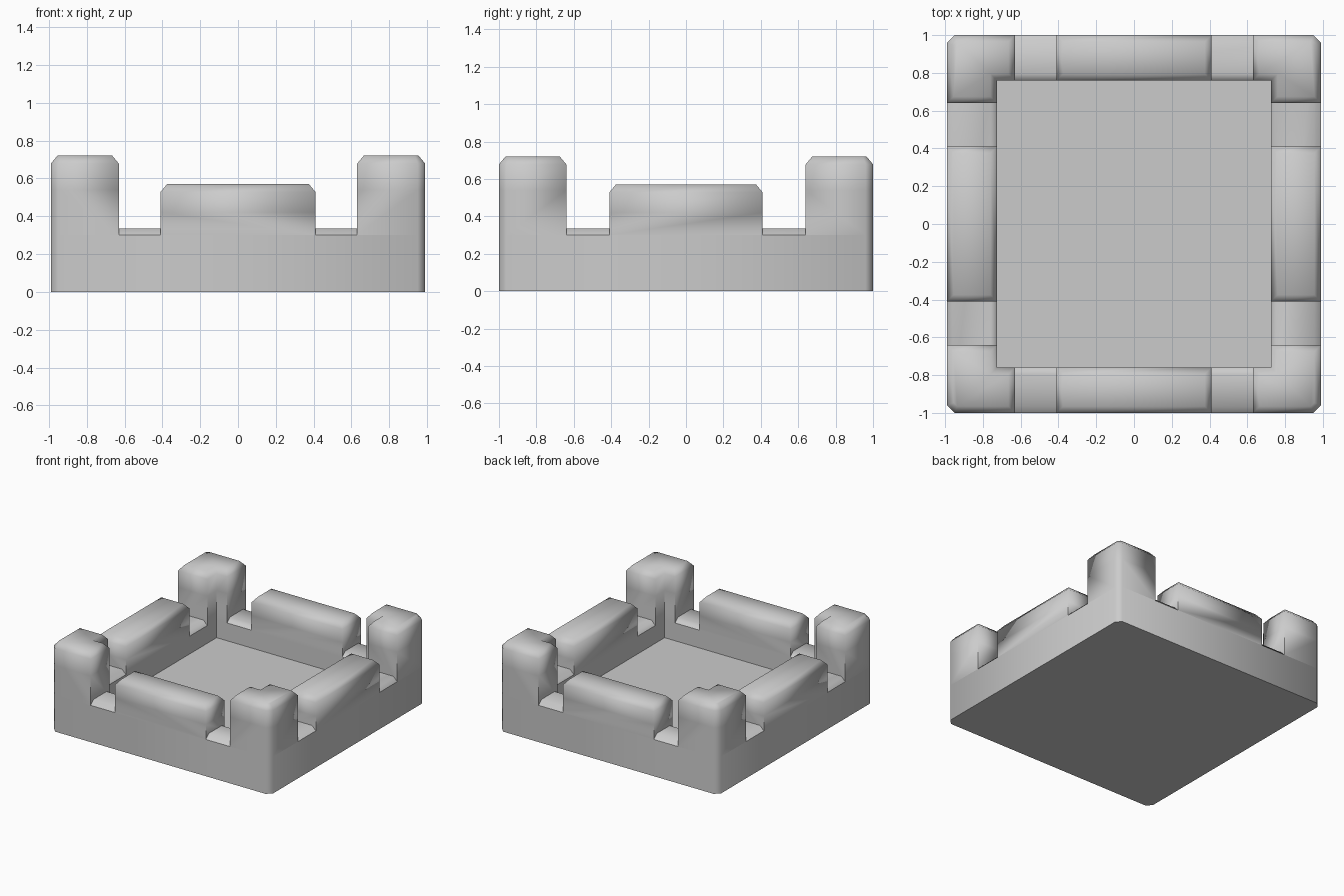
import bpy, bmesh, math

cube = bpy.data.objects.get("Cube")
if cube:
    bpy.data.objects.remove(cube, do_unlink=True)

# Overall sizes
HX, HY = 0.99, 1.0            # outer half sizes
IX, IY = 0.725, 0.76          # inner pocket half sizes
CUT = 0.04                    # chamfer of the outer upright corners
FLOOR, LEDGE = 0.155, 0.30    # pocket floor and notch heights
EDGE = 0.035                  # chamfer along top rims

stone = bpy.data.materials.new("grey_stone")
stone.use_nodes = True
GREY = (0.6, 0.6, 0.6, 1)
stone.diffuse_color = GREY
stone.node_tree.nodes["Principled BSDF"].inputs["Base Color"].default_value = GREY


def finish(bm, name, sharp_rule):
    """Smooth the mesh, crease the edges the rule picks, and add it to the scene."""
    bmesh.ops.recalc_face_normals(bm, faces=bm.faces)
    for f in bm.faces:
        f.smooth = True
    for e in bm.edges:
        e.smooth = not sharp_rule(e)
    me = bpy.data.meshes.new(name)
    bm.to_mesh(me)
    bm.free()
    me.materials.append(stone)
    ob = bpy.data.objects.new(name, me)
    bpy.context.collection.objects.link(ob)
    return ob


def steep(e):
    return e.calc_face_angle(math.pi) > math.radians(50)


def top_z(e):
    return max(v.co.z for v in e.verts)


def loop(bm, outline, z):
    return [bm.verts.new((x, y, z)) for x, y in outline]


def skin(bm, a, b):
    n = len(a)
    for i in range(n):
        bm.faces.new((a[i], a[(i + 1) % n], b[(i + 1) % n], b[i]))


def octagon(hx, hy, c):
    quarter = [(hx, hy - c), (hx - c, hy)]
    pts = quarter + [(-x, y) for x, y in reversed(quarter)]
    return pts + [(-x, -y) for x, y in pts]


def rectangle(hx, hy):
    return [(hx, hy), (-hx, hy), (-hx, -hy), (hx, -hy)]


# Base: tray with a chamfered rim
def build_base():
    bm = bmesh.new()
    outer = [loop(bm, octagon(HX, HY, CUT), 0),
             loop(bm, octagon(HX, HY, CUT), LEDGE),
             loop(bm, octagon(HX - EDGE, HY - EDGE, CUT * 0.6), LEDGE + EDGE)]
    inner = [loop(bm, rectangle(IX, IY), FLOOR),
             loop(bm, rectangle(IX, IY), LEDGE),
             loop(bm, rectangle(IX + EDGE, IY + EDGE), LEDGE + EDGE)]
    for loops in (outer, inner):
        skin(bm, loops[0], loops[1])
        skin(bm, loops[1], loops[2])
        bm.faces.new(loops[0])
    rim = [e for e in bm.edges if all(v.co.z > LEDGE + EDGE / 2 for v in e.verts)]
    bmesh.ops.triangle_fill(bm, edges=rim, use_beauty=True)
    finish(bm, "base_tray", lambda e: steep(e) or
           all(abs(v.co.z - LEDGE) < 0.001 for v in e.verts))


# Battlement block: upright prism with a chamfered top, creased only low down
def build_block(name, outline, crease_z, height):
    bm = bmesh.new()
    rise = EDGE + 0.007
    rings = [loop(bm, outline, z) for z in (LEDGE, crease_z, height - rise)]
    skin(bm, rings[0], rings[1])
    skin(bm, rings[1], rings[2])
    cap = bm.faces.new(rings[2])
    bmesh.ops.recalc_face_normals(bm, faces=bm.faces)
    bmesh.ops.inset_region(bm, faces=[cap], thickness=EDGE, depth=0, use_even_offset=True)
    for v in cap.verts:
        v.co.z = height
    finish(bm, name, lambda e: steep(e) and top_z(e) < crease_z + 0.001)


build_base()

# Corner towers, notched by the pocket
tower = [(0.63, HY), (HX - CUT, HY), (HX, HY - CUT), (HX, 0.64),
         (IX, 0.64), (IX, IY), (0.63, IY)]
for sx, side in ((1, "left"), (-1, "right")):
    for sy, end in ((1, "back"), (-1, "front")):
        build_block(f"tower_{end}_{side}", [(x * sx, y * sy) for x, y in tower], 0.54, 0.72)

# Wall blocks between the towers
M = 0.41
for s, end, side in ((1, "back", "left"), (-1, "front", "right")):
    build_block(f"wall_block_{end}",
                [(-M, s * IY), (M, s * IY), (M, s * HY), (-M, s * HY)], 0.42, 0.57)
    build_block(f"wall_block_{side}",
                [(s * IX, -M), (s * HX, -M), (s * HX, M), (s * IX, M)], 0.42, 0.57)
